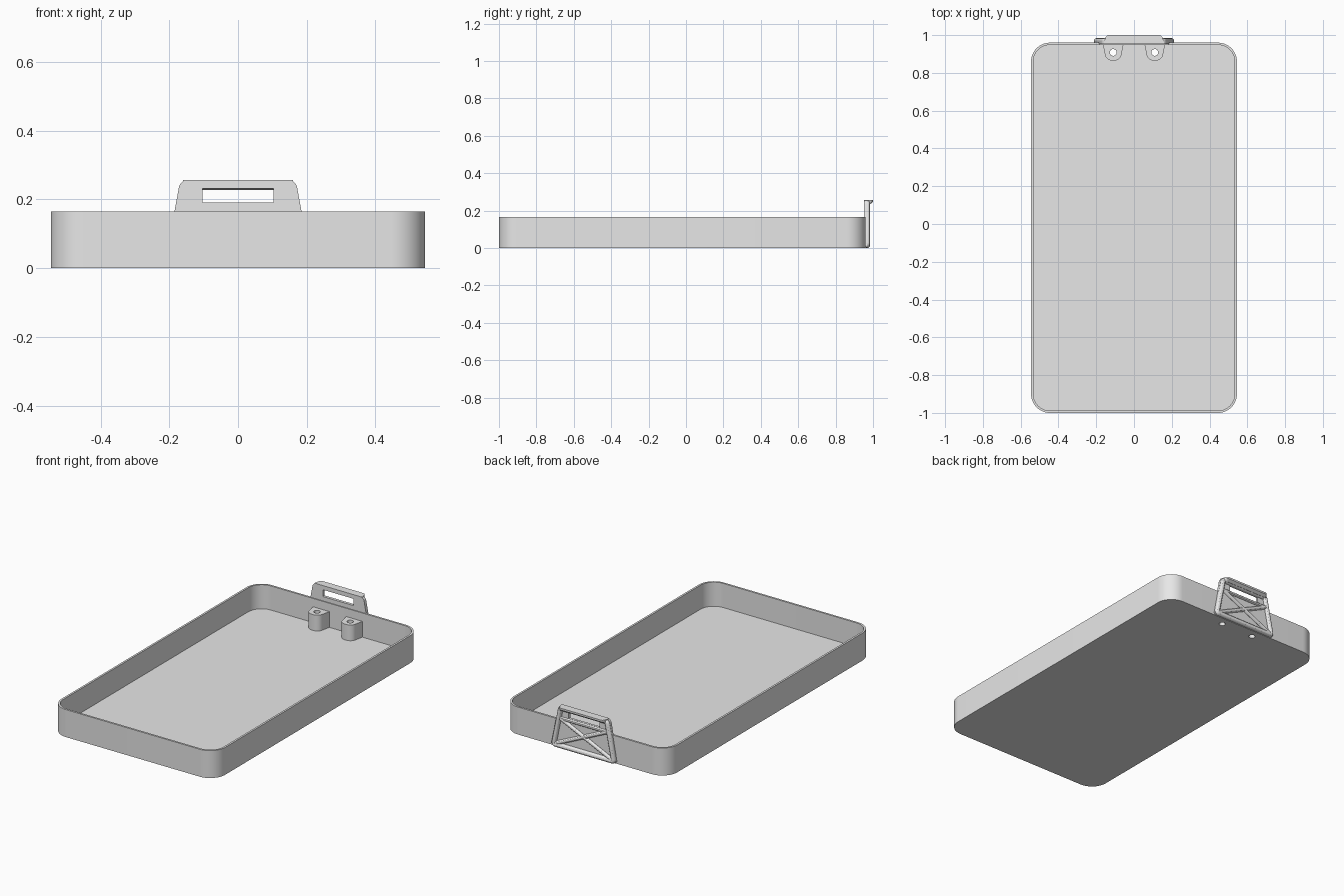
import bpy
import bmesh
from math import sin, cos, radians
from mathutils import Vector

cube = bpy.data.objects.get("Cube")
if cube:
    bpy.data.objects.remove(cube, do_unlink=True)

grey = bpy.data.materials.new("light grey plastic")
grey.use_nodes = True
COLOUR = (0.8, 0.8, 0.8, 1)
grey.diffuse_color = COLOUR
grey.node_tree.nodes["Principled BSDF"].inputs["Base Color"].default_value = COLOUR

HALF_W, FRONT, BACK, HEIGHT = 0.545, -1.0, 0.96, 0.165
WALL, FLOOR, CORNER = 0.012, 0.02, 0.1
BOSS_X, BOSS_Y = 0.11, 0.908


def rounded(points, radii, steps=8):
    """2D outline with every corner replaced by an arc (quadratic blend)."""
    out = []
    n = len(points)
    for i, r in enumerate(radii):
        p = Vector(points[i])
        if r == 0:
            out.append(p)
            continue
        a = p + (Vector(points[i - 1]) - p).normalized() * r
        b = p + (Vector(points[(i + 1) % n]) - p).normalized() * r
        # Rational blend: a true arc at right-angled corners
        w = 0.707
        for k in range(steps + 1):
            t = k / steps
            ca, cp, cb = (1 - t) ** 2, 2 * w * t * (1 - t), t * t
            out.append((a * ca + p * cp + b * cb) / (ca + cp + cb))
    return out


def rounded_box(inset):
    x, y0, y1 = HALF_W - inset, FRONT + inset, BACK - inset
    return rounded([(-x, y0), (x, y0), (x, y1), (-x, y1)], [CORNER - inset] * 4, 12)


def finish(name, bm):
    bmesh.ops.recalc_face_normals(bm, faces=bm.faces)
    mesh = bpy.data.meshes.new(name)
    bm.to_mesh(mesh)
    bm.free()
    obj = bpy.data.objects.new(name, mesh)
    bpy.context.collection.objects.link(obj)
    mesh.materials.append(grey)
    return obj


def loft(name, rings):
    """Skin a stack of equal-length 3D loops and cap both ends."""
    bm = bmesh.new()
    loops = [[bm.verts.new(p) for p in ring] for ring in rings]
    for low, high in zip(loops, loops[1:]):
        for i in range(len(low)):
            bm.faces.new((low[i - 1], low[i], high[i], high[i - 1]))
    bm.faces.new(loops[0])
    bm.faces.new(loops[-1])
    return finish(name, bm)


def at_z(outline, z):
    return [(p[0], p[1], z) for p in outline]


def at_y(outline, y):
    return [(p[0], y, p[1]) for p in outline]


def activate(obj):
    bpy.ops.object.select_all(action='DESELECT')
    obj.select_set(True)
    bpy.context.view_layer.objects.active = obj


def cut(obj, cutter):
    cutter.hide_render = True
    activate(obj)
    mod = obj.modifiers.new("cut", 'BOOLEAN')
    mod.operation = 'DIFFERENCE'
    mod.solver = 'EXACT'
    mod.object = cutter
    bpy.ops.object.modifier_apply(modifier=mod.name)


def smooth(obj):
    activate(obj)
    bpy.ops.object.shade_smooth_by_angle(angle=radians(30))


def circle(x, y, r, n=24):
    return [(x + r * cos(radians(360 * i / n)), y + r * sin(radians(360 * i / n)))
            for i in range(n)]


# Open tray with rounded corners
outer, inner = rounded_box(0), rounded_box(WALL)
tray = loft("tray", [at_z(outer, 0), at_z(outer, HEIGHT),
                     at_z(inner, HEIGHT), at_z(inner, FLOOR)])

# Screw bosses against the back wall, with holes through the floor
for side, x in (("right", -BOSS_X), ("left", BOSS_X)):
    wall_y = BACK - WALL / 2
    shape = rounded([(x - 0.055, wall_y), (x - 0.037, 0.865),
                     (x + 0.037, 0.865), (x + 0.055, wall_y)], [0, 0.03, 0.03, 0])
    boss = loft(side + "_screw_boss", [at_z(shape, FLOOR - 0.005), at_z(shape, 0.115)])
    hole = circle(x, BOSS_Y, 0.018)
    cutter = loft("hole_cutter", [at_z(hole, -0.1), at_z(hole, 0.3)])
    cut(boss, cutter)
    cut(tray, cutter)
    bpy.data.objects.remove(cutter, do_unlink=True)
    smooth(boss)
smooth(tray)

# Hanger plate with a strap slot
plate_shape = rounded([(-0.215, 0.003), (0.215, 0.003), (0.168, 0.257), (-0.168, 0.257)],
                      [0.015, 0.015, 0.022, 0.022])
plate = loft("hanger_plate", [at_y(plate_shape, 0.953), at_y(plate_shape, 0.968)])
slot = [(-0.103, 0.191), (0.103, 0.191), (0.103, 0.232), (-0.103, 0.232)]
cutter = loft("slot_cutter", [at_y(slot, 0.9), at_y(slot, 1.1)])
cut(plate, cutter)
bpy.data.objects.remove(cutter, do_unlink=True)
smooth(plate)

# Top lip, chamfered underneath
lip_shape = rounded([(-0.16, 0.955), (0.16, 0.955), (0.147, 1.0), (-0.147, 1.0)],
                    [0, 0, 0.015, 0.015])
under = [(p[0], min(p[1], 0.983)) for p in lip_shape]
lip = loft("hanger_lip", [at_z(under, 0.234), at_z(lip_shape, 0.246), at_z(lip_shape, 0.257)])
smooth(lip)


# Round ribs: outer frame, bar below the slot and a cross brace
def rib(name, points, radius, closed=False):
    curve = bpy.data.curves.new(name, 'CURVE')
    curve.dimensions = '3D'
    curve.bevel_depth = radius
    curve.bevel_resolution = 4
    curve.use_fill_caps = True
    spline = curve.splines.new('POLY')
    spline.points.add(len(points) - 1)
    for point, (x, z) in zip(spline.points, points):
        point.co = (x, 0.969, z, 1)
    spline.use_cyclic_u = closed
    curve.materials.append(grey)
    obj = bpy.data.objects.new(name, curve)
    bpy.context.collection.objects.link(obj)
    activate(obj)
    bpy.ops.object.convert(target='MESH')
    smooth(bpy.context.view_layer.objects.active)


frame = rounded([(-0.2, 0.015), (0.2, 0.015), (0.154, 0.242), (-0.154, 0.242)], [0.012] * 4, 4)
rib("hanger_frame", frame, 0.015, closed=True)
rib("slot_bar", [(-0.165, 0.18), (0.165, 0.18)], 0.01)
rib("brace_rising_left", [(-0.195, 0.018), (0.155, 0.18)], 0.012)
rib("brace_rising_right", [(0.195, 0.018), (-0.155, 0.18)], 0.012)
